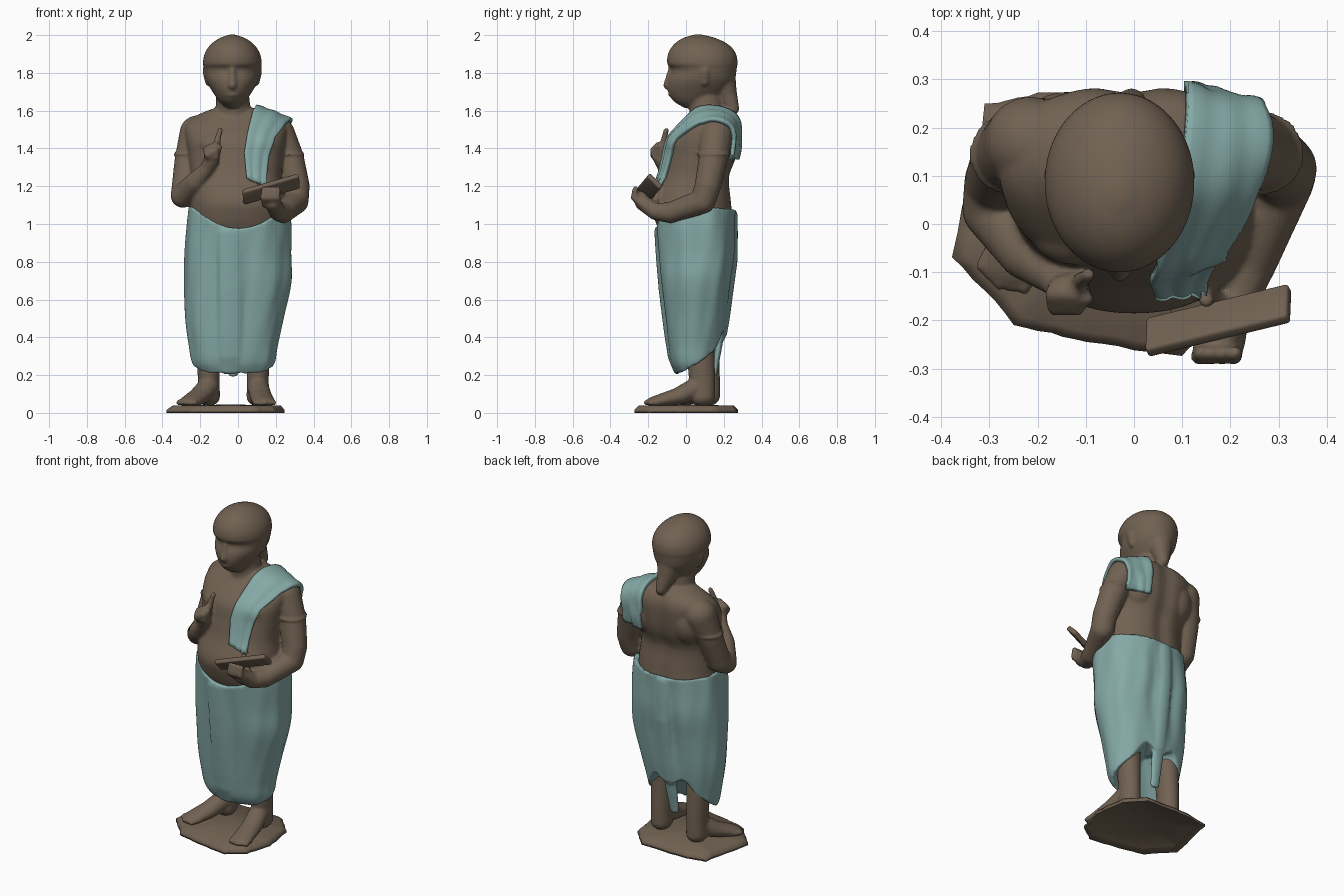
import bpy, bmesh, math, random
from mathutils import Vector, Matrix
from mathutils.bvhtree import BVHTree

if "Cube" in bpy.data.objects:
    bpy.data.objects.remove(bpy.data.objects["Cube"])

random.seed(4)


def material(name, rgb):
    m = bpy.data.materials.new(name)
    m.diffuse_color = (*rgb, 1)
    m.use_nodes = True
    m.node_tree.nodes["Principled BSDF"].inputs["Base Color"].default_value = m.diffuse_color
    return m


BROWN = material("brown clay", (0.165, 0.122, 0.085))
TEAL = material("teal cloth", (0.235, 0.40, 0.385))


def sample(table, z):
    """Smooth interpolation of (z, cx, cy, rx, ry) rows."""
    z = min(max(z, table[0][0]), table[-1][0])
    i = max(k for k in range(len(table) - 1) if table[k][0] <= z)

    def slope(k, c):
        a, b = table[max(k - 1, 0)], table[min(k + 1, len(table) - 1)]
        return (b[c] - a[c]) / (b[0] - a[0])
    a, b = table[i], table[i + 1]
    h = b[0] - a[0]
    t = (z - a[0]) / h
    return [(2*t**3 - 3*t**2 + 1) * a[c] + (t**3 - 2*t*t + t) * h * slope(i, c)
            + (3*t*t - 2*t**3) * b[c] + (t**3 - t*t) * h * slope(i + 1, c) for c in range(1, 5)]


def bump(a, centre, width):
    return math.exp(-((a - centre) / width) ** 2)


def oval(row, ang, p, spine=0):
    cx, cy, rx, ry = row
    c, s = math.cos(ang), math.sin(ang)
    return (cx + rx * math.copysign(abs(c) ** (2 / p), c),
            cy + ry * math.copysign(abs(s) ** (2 / p), s) - spine * bump(ang, math.pi / 2, .16))


def skin(bm, rings, low, high):
    """Bridge rings of points and close both ends to a centre point."""
    vs = [[bm.verts.new(q) for q in r] for r in rings]
    n = len(vs[0])
    for a, b in zip(vs, vs[1:]):
        for j in range(n):
            bm.faces.new((a[j], a[(j + 1) % n], b[(j + 1) % n], b[j]))
    for r, c in ((vs[0], low), (vs[-1], high)):
        v = bm.verts.new(c)
        for j in range(n):
            bm.faces.new((r[j], r[(j + 1) % n], v))


def loft(bm, table, p=2.0, steps=40, n=64, spine=0):
    rings = []
    for i in range(steps + 1):
        z = table[0][0] + (table[-1][0] - table[0][0]) * i / steps
        row = sample(table, z)
        rings.append([(*oval(row, math.tau * j / n, p, spine), z) for j in range(n)])
    skin(bm, rings, *[(t[1], t[2], t[0]) for t in (table[0], table[-1])])


def limb(bm, *pts):
    """Chain of rounded segments; each point is x, y, z, radius or x, y, z, rx, ry, rz."""
    pts = pts if len(pts) > 1 else (pts[0], pts[0])
    for pair in zip(pts, pts[1:]):
        t = bmesh.new()
        for q in pair:
            r = q[3:] if len(q) == 6 else (q[3],) * 3
            bmesh.ops.create_icosphere(t, subdivisions=3, radius=1,
                                       matrix=Matrix.Translation(q[:3]) @ Matrix.Diagonal((*r, 1)))
        bmesh.ops.delete(t, geom=t.edges[:], context='EDGES_FACES')
        bmesh.ops.remove_doubles(t, verts=t.verts[:], dist=1e-5)
        bmesh.ops.convex_hull(t, input=t.verts[:], use_existing_faces=False)
        bmesh.ops.delete(t, geom=[v for v in t.verts if not v.link_faces], context='VERTS')
        me = bpy.data.meshes.new("segment")
        t.to_mesh(me)
        t.free()
        bm.from_mesh(me)
        bpy.data.meshes.remove(me)


def finish(bm, name, mat, voxel=None, smooth=3, solid=0):
    bmesh.ops.recalc_face_normals(bm, faces=bm.faces[:])
    me = bpy.data.meshes.new(name)
    bm.to_mesh(me)
    bm.free()
    ob = bpy.data.objects.new(name, me)
    bpy.context.collection.objects.link(ob)
    if voxel:
        m = ob.modifiers.new("merge", 'REMESH')
        m.mode, m.voxel_size = 'VOXEL', voxel
    if solid:
        m = ob.modifiers.new("thickness", 'SOLIDIFY')
        m.thickness, m.offset = solid, 0
    if smooth:
        m = ob.modifiers.new("soften", 'SMOOTH')
        m.factor, m.iterations = 0.5, smooth
    bpy.context.view_layer.update()
    baked = bpy.data.meshes.new_from_object(ob.evaluated_get(bpy.context.evaluated_depsgraph_get()))
    ob.modifiers.clear()
    ob.data = baked
    baked.materials.clear()
    baked.materials.append(mat)
    for f in baked.polygons:
        f.use_smooth, f.material_index = True, 0
    return ob


# body: torso and head
bm = bmesh.new()
loft(bm, [(.90, 0, .05, .22, .17), (.96, 0, .05, .24, .19), (1.03, 0, .042, .25, .21),
          (1.12, 0, .03, .25, .215), (1.25, -.01, .05, .24, .185), (1.35, -.01, .08, .25, .19),
          (1.45, -.01, .1, .265, .185), (1.53, -.01, .135, .265, .15), (1.58, -.01, .145, .2, .115),
          (1.615, -.02, .13, .1, .08)], p=2.2, spine=.016)
loft(bm, [(1.615, -.03, .05, .035, .06), (1.65, -.03, .04, .07, .105), (1.70, -.03, .06, .105, .155),
          (1.76, -.03, .08, .137, .177), (1.81, -.03, .095, .147, .172), (1.83, -.03, .093, .15, .176),
          (1.845, -.03, .087, .156, .186), (1.90, -.03, .085, .147, .18), (1.95, -.03, .08, .115, .145),
          (1.985, -.03, .07, .066, .085), (2.003, -.03, .065, .015, .02)], steps=60)
limb(bm, (-.02, .12, 1.5, .1), (-.03, .1, 1.7, .086))                                   # neck
limb(bm, (-.03, -.078, 1.825, .014), (-.03, -.096, 1.735, .024))                        # nose
limb(bm, (-.03, -.075, 1.685, .035, .02, .012))                                         # lips
limb(bm, (-.03, .17, 1.8, .09), (-.02, .215, 1.69, .055), (-.005, .25, 1.61, .032))     # nape hair
for s in (-1, 1):
    limb(bm, (-.03 + s * .145, .1, 1.81, .012, .025, .03), (-.03 + s * .132, .1, 1.75, .012, .018, .018))  # ears
    limb(bm, (-.01 + s * .12, .0, 1.42, .09, .085, .07))                                # chest
    limb(bm, (-.01 + s * .13, .17, 1.42, .11, .105, .14))                               # shoulder blade

# raised arm, armband and hand
limb(bm, (-.215, .17, 1.48, .095), (-.262, .14, 1.34, .074), (-.285, .085, 1.18, .068),
     (-.293, .03, 1.15, .064), (-.225, -.06, 1.22, .056), (-.165, -.11, 1.29, .038))
limb(bm, (-.256, .145, 1.37, .088, .088, .012))
limb(bm, (-.165, -.11, 1.29, .036), (-.14, -.135, 1.34, .042, .035, .04), (-.135, -.135, 1.39, .044, .03, .03))
limb(bm, (-.115, -.125, 1.4, .02), (-.108, -.115, 1.45, .017), (-.094, -.105, 1.497, .014))
for i in range(3):
    x = -.125 - i * .022
    limb(bm, (x, -.145, 1.42 - i * .012, .017), (x + .006, -.175, 1.39 - i * .012, .017), (x + .01, -.165, 1.35, .015))
limb(bm, (-.12, -.15, 1.34, .018), (-.098, -.155, 1.41, .015))

# lowered arm, armband and hand
limb(bm, (.21, .16, 1.475, .092), (.272, .145, 1.35, .077), (.31, .115, 1.2, .07),
     (.308, .09, 1.12, .066), (.24, -.08, 1.06, .056), (.21, -.16, 1.065, .045))
limb(bm, (.265, .147, 1.37, .09, .09, .012))
limb(bm, (.21, -.16, 1.065, .045), (.185, -.225, 1.11, .045, .045, .04), (.17, -.24, 1.14, .045, .035, .035))
for i in range(4):
    x = .135 + i * .024
    limb(bm, (x + .01, -.23, 1.1, .018), (x, -.275, 1.14, .018), (x + .004, -.268, 1.185, .015))
limb(bm, (.185, -.17, 1.1, .022), (.155, -.15, 1.15, .018), (.15, -.158, 1.2, .016))

# legs and feet
for x, y, tx, ty in ((-.155, .11, -.25, -.07), (.105, .085, .135, -.15)):
    limb(bm, (x, .07, .55, .08), (x, y - .01, .35, .065, .075, .06), (x, y, .18, .058, .07, .06),
         (x, y, .085, .06, .07, .05))
    limb(bm, (x, y - .02, .14, .056), ((x + tx) / 2, (y + ty) / 2, .09, .06, .06, .045),
         (tx, ty, .06, .062, .06, .03))
    d = Vector((tx - x, ty - y)).normalized()
    for i in range(5):
        q = (i - 2) * .024
        f = .03 + .03 * (1 - abs(i - 2) / 4)
        bx, by = tx - d.y * q, ty + d.x * q
        limb(bm, (bx, by, .058, .016), (bx + d.x * f, by + d.y * f, .054, .015))
body = finish(bm, "body", BROWN, voxel=.0085, smooth=4)

# wrapped lower garment with slanting hem, front pleat and back tail
wrap = [(.2, -.02, .04, .175, .085), (.26, -.023, .045, .215, .125), (.35, -.025, .048, .232, .147),
        (.5, -.02, .052, .258, .172), (.7, 0, .053, .283, .197), (.85, 0, .057, .282, .212),
        (1.0, .005, .05, .278, .215), (1.1, .003, .045, .266, .22)]
bm = bmesh.new()
rings, n, steps = [], 96, 50
for i in range(steps + 1):
    ring = []
    for j in range(n):
        a = math.tau * j / n
        s = math.sin(a)
        legs_back = bump(a, 1.2, .25) + bump(a, 1.95, .25)
        lo = .205 + .17 * (s * .5 + .5) ** 2 + .07 * legs_back
        hi = 1.1 - .12 * max(0, -s) ** 3 - .02 * max(0, s)
        z = lo + (hi - lo) * i / steps
        row = sample(wrap, z)
        groove = sum(bump(a, c, .13) for c in (1.37, 1.83, 4.32, 4.88)) * math.sin(math.pi * i / steps)
        fold = 1 + .012 * math.sin(8 * a + 4 * z) + .006 * math.sin(13 * a - 9 * z) - .07 * groove
        row[2] *= fold
        row[3] *= fold
        ring.append((*oval(row, a, 2.25), z))
    rings.append(ring)
skin(bm, rings, (-.02, .06, .42), (0, .05, .95))


def strip(zs, side, cx, width, depth):
    pts = []
    for z in zs:
        r = sample(wrap, z)
        pts.append((cx, r[1] + side * (r[3] - .014), z, width, depth, .02))
    return pts


limb(bm, *strip((.225, .3, .4, .5, .65, .8, .96), -1, -.04, .064, .02))
limb(bm, *strip((.42, .5, .65, .8, .95, 1.05), 1, -.015, .046, .022))
limb(bm, (-.018, .2, .5, .044, .02, .02), (-.022, .175, .36, .04, .018, .02), (-.026, .15, .21, .03, .015, .02))
finish(bm, "lower_garment", TEAL, voxel=.009, smooth=3)

# shoulder sash draped over the body
edges = [((.05, -.16, 1.245), (.15, -.14, 1.2)), ((.035, -.13, 1.38), (.17, -.1, 1.36)),
         ((.05, -.09, 1.48), (.2, -.06, 1.46)), ((.08, .02, 1.6), (.275, .05, 1.55)),
         ((.1, .13, 1.63), (.285, .13, 1.56)), ((.11, .27, 1.57), (.28, .25, 1.52)),
         ((.11, .32, 1.45), (.265, .3, 1.42)), ((.115, .31, 1.33), (.25, .3, 1.32))]
tree = BVHTree.FromPolygons([v.co for v in body.data.vertices], [p.vertices[:] for p in body.data.polygons])
bm = bmesh.new()
rows, cols, grid = 42, 14, []
for i in range(rows + 1):
    f = i / rows * (len(edges) - 1)
    k = min(int(f), len(edges) - 2)
    a, b = (Vector(edges[k][e]).lerp(Vector(edges[k + 1][e]), f - k) for e in (0, 1))
    line = []
    for j in range(cols + 1):
        hit, normal, _, _ = tree.find_nearest(a.lerp(b, j / cols))
        lift = .011 + .004 * math.sin(j / cols * 15)
        line.append(bm.verts.new(hit + normal * lift))
    grid.append(line)
for a, b in zip(grid, grid[1:]):
    for j in range(cols):
        bm.faces.new((a[j], a[j + 1], b[j + 1], b[j]))
for _ in range(4):
    bmesh.ops.smooth_vert(bm, verts=[v for v in bm.verts if not v.is_boundary], factor=.5,
                          use_axis_x=True, use_axis_y=True, use_axis_z=True)
finish(bm, "shoulder_sash", TEAL, smooth=0, solid=.022)

# book held in the lowered hand
bm = bmesh.new()
u = Vector((.31, .075, .09)).normalized()
w = Vector((0, -.7, .7))
w = (w - u * w.dot(u)).normalized()
frame = Matrix((u, w, u.cross(w))).transposed().to_4x4()
bmesh.ops.create_cube(bm, size=1, matrix=Matrix.Translation((.175, -.2, 1.185)) @ frame
                      @ Matrix.Diagonal((.315, .095, .028, 1)))
bmesh.ops.bevel(bm, geom=bm.edges[:], offset=.008, segments=3, profile=.5, affect='EDGES')
finish(bm, "book", BROWN, smooth=0)

# thin ragged ground plate
outline = [(-.385, -.07), (-.25, -.21), (-.1, -.25), (.1, -.275), (.2, -.2), (.25, -.04),
           (.22, .16), (.12, .27), (-.18, .28), (-.31, .25)]
rim = []
for k, a in enumerate(outline):
    for i in range(6):
        q = Vector(a).lerp(Vector(outline[(k + 1) % len(outline)]), i / 6)
        rim.append(q * random.uniform(.975, 1.0))
bm = bmesh.new()
layers = [(.9, .022), (1, 0), (1, .016), (.92, .038)]
skin(bm, [[(q.x * s, q.y * s, z) for q in rim] for s, z in layers], (-.03, .02, .028), (-.03, .02, .045))
finish(bm, "ground_plate", BROWN, smooth=0)
